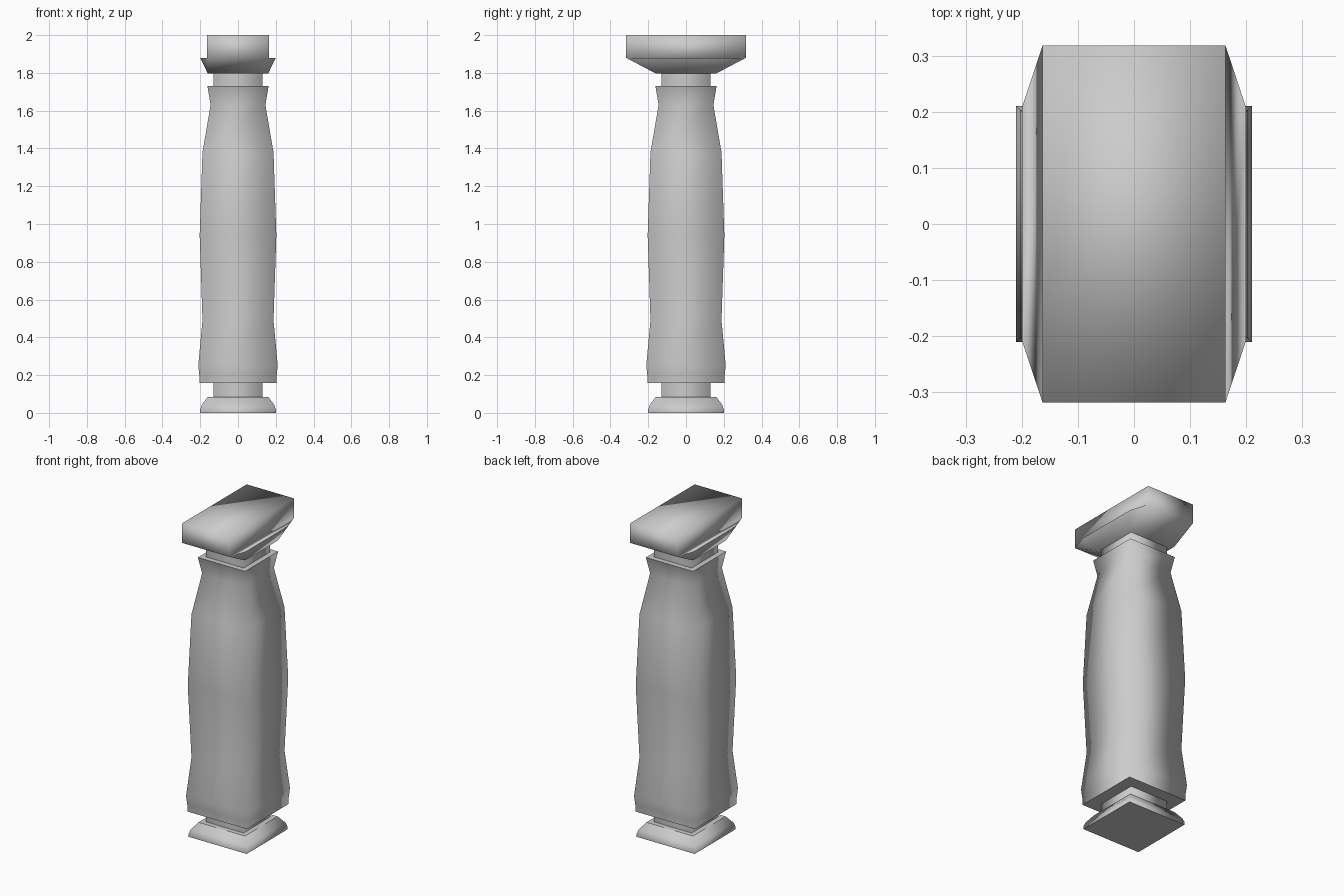
import bpy, bmesh, math

if "Cube" in bpy.data.objects:
    bpy.data.objects.remove(bpy.data.objects["Cube"])


def finish(name, bm, angle=100):
    bmesh.ops.recalc_face_normals(bm, faces=bm.faces)
    mesh = bpy.data.meshes.new(name)
    bm.to_mesh(mesh)
    bm.free()
    ob = bpy.data.objects.new(name, mesh)
    bpy.context.collection.objects.link(ob)
    bpy.ops.object.select_all(action='DESELECT')
    ob.select_set(True)
    bpy.context.view_layer.objects.active = ob
    bpy.ops.object.shade_smooth_by_angle(angle=math.radians(angle))
    return ob


def square_loft(name, profile):
    """Stack square rings given as (half width, height) and cap both ends."""
    bm = bmesh.new()
    rings = [[bm.verts.new((sx * h, sy * h, z))
              for sx, sy in ((-1, -1), (1, -1), (1, 1), (-1, 1))] for h, z in profile]
    for lo, hi in zip(rings, rings[1:]):
        for i in range(4):
            j = (i + 1) % 4
            bm.faces.new((lo[i], lo[j], hi[j], hi[i]))
    caps = [bm.faces.new(rings[0][::-1]), bm.faces.new(rings[-1])]
    # flat end caps keep crisp rims
    for f in caps:
        for e in f.edges:
            e.smooth = False
    return finish(name, bm)


# Foot plate
square_loft("foot", [(0.2, 0), (0.2, 0.018), (0.192, 0.042), (0.16, 0.085)])

# Recessed necks
square_loft("lower_neck", [(0.13, 0.085), (0.13, 0.157)])
square_loft("upper_neck", [(0.13, 1.73), (0.13, 1.797)])

# Swelling shaft
square_loft("shaft", [(0.204, 0.157), (0.205, 0.2), (0.21, 0.255), (0.188, 0.49),
                      (0.203, 0.94), (0.188, 1.38), (0.145, 1.63), (0.162, 1.73)])

# Capital: square underside flaring to an eight-sided rim, with a long slab on top
bm = bmesh.new()
ring = lambda pts, z: [bm.verts.new((x, y, z)) for x, y in pts]
corners = ((-1, -1), (1, -1), (1, 1), (-1, 1))
bottom = ring([(0.16 * x, 0.16 * y) for x, y in corners], 1.797)
slab = ring([(0.163 * x, 0.318 * y) for x, y in corners], 1.88)
wing = ring([(0.2 * x, 0.207 * y) for x, y in corners], 1.88)
top = ring([(0.163 * x, 0.318 * y) for x, y in corners], 2.0)
bm.faces.new(bottom[::-1])
bm.faces.new(top)
for i in range(4):
    j = (i + 1) % 4
    bm.faces.new((slab[i], slab[j], top[j], top[i]))
    bm.faces.new((bottom[i], slab[i], wing[i]))
    under = slab if i % 2 == 0 else wing
    bm.faces.new((bottom[i], bottom[j], under[j], under[i]))
for a, b in ((1, 2), (3, 0)):
    bm.faces.new((slab[a], wing[a], wing[b], slab[b]))
finish("capital", bm)
